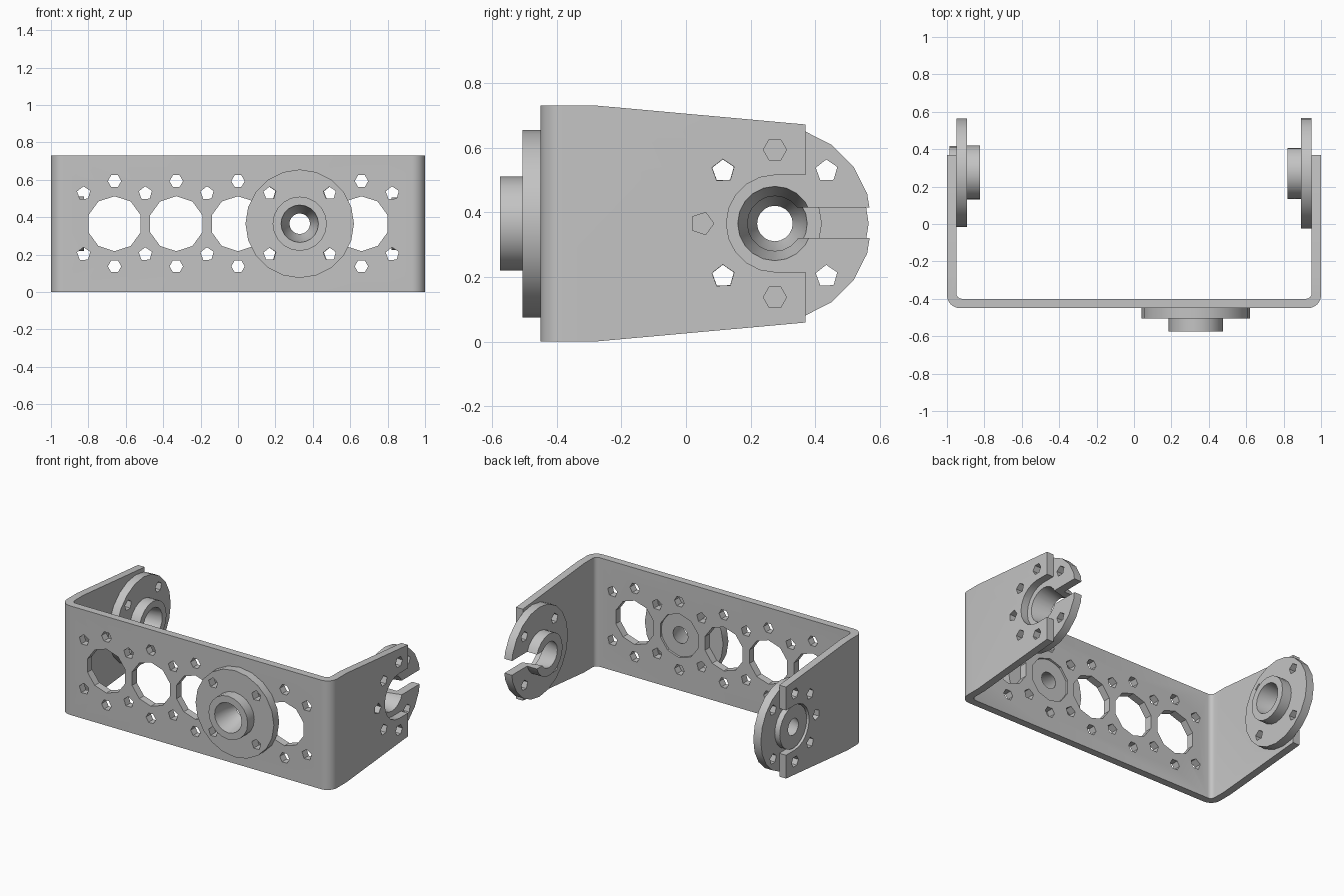
import bpy, bmesh, math
from math import radians
from mathutils import Vector, Matrix

cube = bpy.data.objects.get("Cube")
if cube:
    bpy.data.objects.remove(cube, do_unlink=True)

steel = bpy.data.materials.new("grey_metal")
steel.use_nodes = True
COLOUR = (0.55, 0.55, 0.55, 1)
steel.diffuse_color = COLOUR
steel.node_tree.nodes["Principled BSDF"].inputs["Base Color"].default_value = COLOUR

MID_Z = 0.365          # height of every hole row centre
PIVOT_Y = 0.275        # centre of the side hubs
STEP = 0.33            # spacing of the large holes


def make_object(name, bm):
    bmesh.ops.recalc_face_normals(bm, faces=bm.faces)
    mesh = bpy.data.meshes.new(name)
    bm.to_mesh(mesh)
    bm.free()
    mesh.materials.append(steel)
    ob = bpy.data.objects.new(name, mesh)
    bpy.context.collection.objects.link(ob)
    return ob


def prisms(name, outlines, axis, a, b):
    """Extrude 2D outlines along an axis from a to b, all in one object."""
    place = {"x": lambda p, d: (d, p[0], p[1]),
             "y": lambda p, d: (p[0], d, p[1]),
             "z": lambda p, d: (p[0], p[1], d)}[axis]
    bm = bmesh.new()
    for pts in outlines:
        lo = [bm.verts.new(place(p, a)) for p in pts]
        hi = [bm.verts.new(place(p, b)) for p in pts]
        bm.faces.new(lo)
        bm.faces.new(hi[::-1])
        for i in range(len(pts)):
            j = (i + 1) % len(pts)
            bm.faces.new((lo[i], lo[j], hi[j], hi[i]))
    return make_object(name, bm)


def arc(cx, cy, r, start, end, n):
    return [(cx + r * math.cos(radians(start + (end - start) * i / n)),
             cy + r * math.sin(radians(start + (end - start) * i / n)))
            for i in range(n + 1)]


def ring(cx, cy, r, n, turn=0):
    return arc(cx, cy, r, turn, turn + 360, n)[:-1]


def boolean(ob, cutter, operation="DIFFERENCE"):
    mod = ob.modifiers.new("cut", "BOOLEAN")
    mod.operation = operation
    mod.solver = "EXACT"
    mod.object = cutter
    bpy.context.view_layer.objects.active = ob
    bpy.ops.object.modifier_apply(modifier=mod.name)
    bpy.data.objects.remove(cutter, do_unlink=True)


def turned(name, profile, location, axis, sides=20):
    """Revolve a closed (radius, height) profile around an axis."""
    bm = bmesh.new()
    loops = [[bm.verts.new((r * math.cos(t), r * math.sin(t), h)) for r, h in profile]
             for t in (2 * math.pi * i / sides for i in range(sides))]
    for i in range(sides):
        p, q = loops[i], loops[(i + 1) % sides]
        for k in range(len(profile)):
            m = (k + 1) % len(profile)
            bm.faces.new((p[k], p[m], q[m], q[k]))
    turn = Vector(axis).to_track_quat("Z", "Y").to_matrix().to_4x4()
    bmesh.ops.transform(bm, matrix=Matrix.Translation(location) @ turn, verts=bm.verts)
    return make_object(name, bm)


def small_holes(cx, diagonal=True, upright=True):
    """Small holes around one large hole."""
    out = []
    if diagonal:
        out += [ring(cx + sx * 0.16, MID_Z + sz * 0.163, 0.035, 5, 20)
                for sx in (-1, 1) for sz in (-1, 1)]
    if upright:
        out += [ring(cx, MID_Z + sz * 0.228, 0.036, 6) for sz in (-1, 1)]
    return out


# U-shaped bracket with rounded bends
outline = ([(-1, 0.37)] + arc(-0.93, -0.38, 0.07, 180, 270, 8)
           + arc(0.93, -0.38, 0.07, 270, 360, 8) + [(1, 0.37), (0.95, 0.37)]
           + arc(0.92, -0.37, 0.03, 0, -90, 4)
           + arc(-0.92, -0.37, 0.03, 270, 180, 4) + [(-0.95, 0.37)])
bracket = prisms("bracket", [outline], "z", 0, 0.73)

# Tapered arms
taper = [(-0.6, 0), (-0.28, 0), (0.45, 0.066), (0.45, 0.664), (-0.28, 0.73), (-0.6, 0.73)]
boolean(bracket, prisms("taper_helper", [taper], "x", -1.2, 1.2), "INTERSECT")

# Front plate holes; neighbouring large holes share their diagonal small holes
front = []
for i in range(-2, 3):
    front.append(ring(i * STEP, MID_Z, 0.147, 10, 18))
    front += small_holes(i * STEP, diagonal=False)
for i in range(6):
    x = (i - 2.5) * STEP
    front += [ring(x, MID_Z + s * 0.163, 0.037, 5, 20) for s in (-1, 1)]
boolean(bracket, prisms("front_hole_helper", front, "y", -0.6, -0.3))

# Open round notch and small holes in both arms
notch = arc(PIVOT_Y, MID_Z, 0.15, 90, 270, 10) + [(0.6, MID_Z - 0.15), (0.6, MID_Z + 0.15)]
arm = [notch, ring(PIVOT_Y - 0.225, MID_Z, 0.036, 5)] + small_holes(PIVOT_Y, diagonal=False)
arm += [ring(PIVOT_Y - 0.16, MID_Z + s * 0.163, 0.036, 5, 20) for s in (-1, 1)]
boolean(bracket, prisms("arm_hole_helper", [notch] + arm[1:], "x", -1.2, 1.2))

# Flanged hubs: boss in the plate hole, disc against the plate, raised collar
boss_profile = [(0.055, -0.037), (0.143, -0.037), (0.143, 0), (0.29, 0), (0.29, 0.056),
                (0.145, 0.056), (0.145, 0.126), (0.1, 0.126), (0.085, 0.04)]
open_profile = [(0.115, 0), (0.3, 0), (0.3, 0.056), (0.14, 0.056), (0.14, 0.128),
                (0.085, 0.128)]

front_hub = turned("front_hub", boss_profile, (STEP, -0.45, MID_Z), (0, -1, 0))
boolean(front_hub, prisms("hub_hole_helper", small_holes(STEP, upright=False), "y", -0.7, -0.3))

right_hub = turned("right_hub", boss_profile, (-0.95, PIVOT_Y, MID_Z), (1, 0, 0))
left_hub = turned("left_hub", open_profile, (0.948, PIVOT_Y, MID_Z), (-1, 0, 0))
for hub in (right_hub, left_hub):
    holes = small_holes(PIVOT_Y, upright=False)
    boolean(hub, prisms("hub_hole_helper", holes, "x", -1.2, 1.2))

# Slot from the bore to the rim of the left hub
slot = [(PIVOT_Y + 0.04, 0.32), (0.7, 0.32), (0.7, 0.415), (PIVOT_Y + 0.04, 0.415)]
boolean(left_hub, prisms("slot_helper", [slot], "x", 0.7, 1.1))

# Soft bends and rims, crisp edges elsewhere
for ob in (bracket, front_hub, right_hub, left_hub):
    bpy.ops.object.select_all(action="DESELECT")
    ob.select_set(True)
    bpy.context.view_layer.objects.active = ob
    bpy.ops.object.shade_smooth_by_angle(angle=radians(25))
